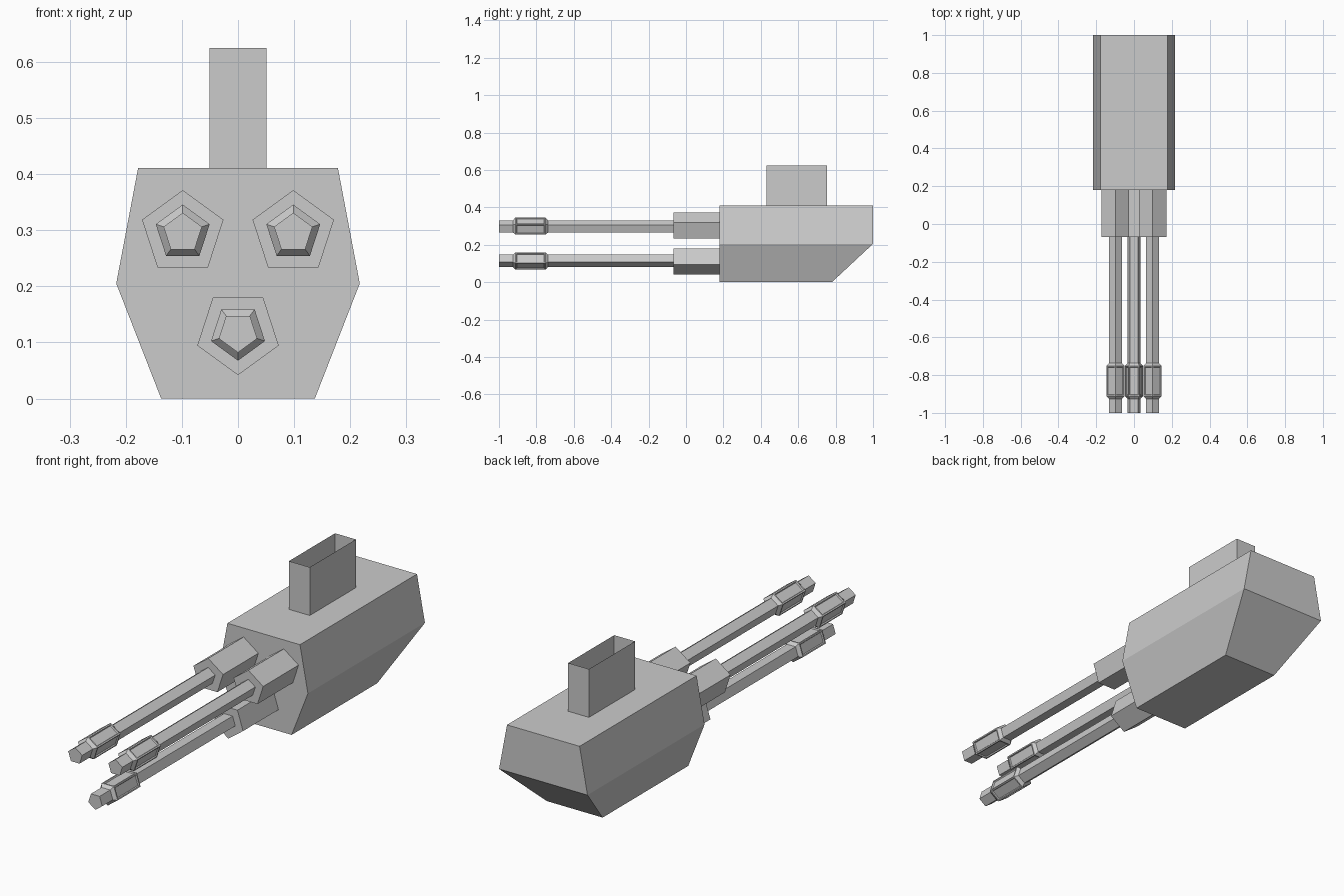
import bpy, bmesh
from math import sin, cos, tau, pi

if "Cube" in bpy.data.objects:
    bpy.data.objects.remove(bpy.data.objects["Cube"])


def finish(bm, name):
    bmesh.ops.recalc_face_normals(bm, faces=bm.faces[:])
    mesh = bpy.data.meshes.new(name)
    bm.to_mesh(mesh)
    bm.free()
    obj = bpy.data.objects.new(name, mesh)
    bpy.context.collection.objects.link(obj)
    return obj


def bridge(bm, a, b):
    n = len(a)
    return [bm.faces.new((a[i], a[(i + 1) % n], b[(i + 1) % n], b[i])) for i in range(n)]


# Hexagonal housing, with the lower rear cut away at a slant
def housing():
    half = [(0.137, 0.0, 0.78), (0.217, 0.205, 1.0), (0.178, 0.411, 1.0)]
    section = half + [(-x, z, back) for x, z, back in reversed(half)]
    bm = bmesh.new()
    front = [bm.verts.new((x, 0.18, z)) for x, z, _ in section]
    rear = [bm.verts.new((x, back, z)) for x, z, back in section]
    bridge(bm, front, rear)
    bm.faces.new(front)
    lb, lm, lt, rt, rm, rb = rear
    bm.faces.new((lm, lt, rt, rm))
    bm.faces.new((lb, lm, rm, rb))
    finish(bm, "housing")


# Open-topped rectangular feed chute
def chute():
    bm = bmesh.new()
    corners = [(-0.051, 0.43), (0.051, 0.43), (0.051, 0.753), (-0.051, 0.753)]
    low, high = ([bm.verts.new((x, y, z)) for x, y in corners] for z in (0.411, 0.625))
    bridge(bm, low, high)
    finish(bm, "feed_chute")


# Five-sided barrel with a panelled muzzle collar and a thick rear sleeve
def barrel(name, cx, cz, flip):
    stations = [(-1.0, 0.036), (-0.926, 0.036), (-0.912, 0.0505), (-0.751, 0.0505),
                (-0.737, 0.036), (-0.068, 0.036), (-0.068, 0.0763), (0.18, 0.0763)]
    start = -pi / 2 if flip else pi / 2
    bm = bmesh.new()
    rings = [[bm.verts.new((cx + r * cos(start + tau * k / 5), y, cz + r * sin(start + tau * k / 5)))
              for k in range(5)] for y, r in stations]
    bands = [bridge(bm, a, b) for a, b in zip(rings, rings[1:])]
    bm.faces.new(rings[0])
    bmesh.ops.recalc_face_normals(bm, faces=bm.faces[:])
    # recessed collar panels
    panels = bands[2]
    bmesh.ops.inset_individual(bm, faces=panels, thickness=0.008)
    bmesh.ops.inset_individual(bm, faces=panels, thickness=0.004, depth=-0.005)
    finish(bm, name)


housing()
chute()
barrel("barrel_upper_left", -0.0985, 0.295, False)
barrel("barrel_upper_right", 0.0985, 0.295, False)
barrel("barrel_lower", 0.0, 0.118, True)
